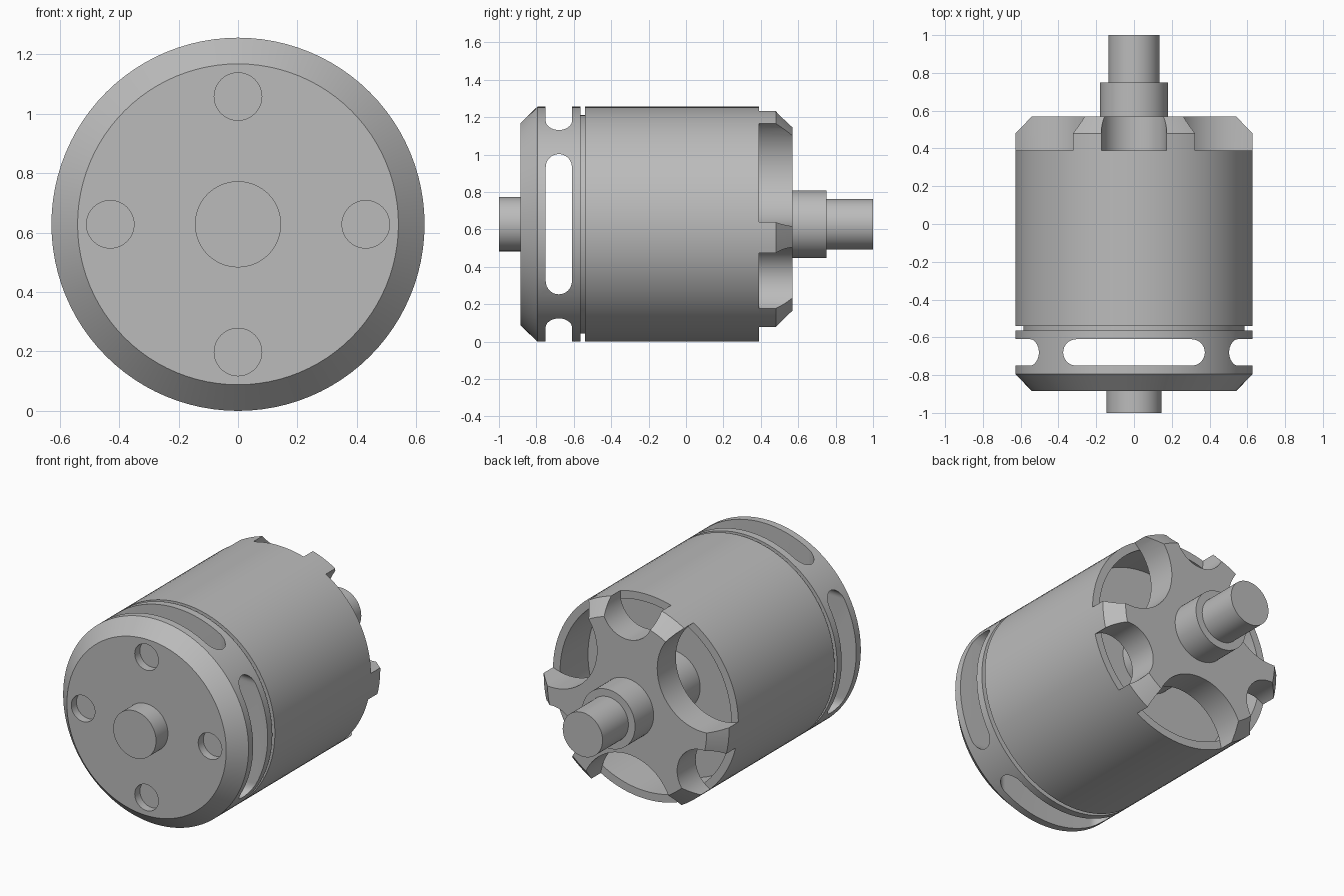
import bpy, bmesh, math
from mathutils import Matrix, Vector

cube = bpy.data.objects.get("Cube")
if cube:
    bpy.data.objects.remove(cube, do_unlink=True)

R = 0.628          # outer radius of the casing
AXIS_Z = 0.628     # height of the shaft axis

metal = bpy.data.materials.new("grey_metal")
metal.use_nodes = True
grey = (0.5, 0.5, 0.5, 1)
metal.diffuse_color = grey
metal.node_tree.nodes["Principled BSDF"].inputs["Base Color"].default_value = grey


def finish(name, bm):
    bmesh.ops.recalc_face_normals(bm, faces=bm.faces)
    mesh = bpy.data.meshes.new(name)
    bm.to_mesh(mesh)
    bm.free()
    mesh.materials.append(metal)
    obj = bpy.data.objects.new(name, mesh)
    bpy.context.collection.objects.link(obj)
    return obj


def turned(name, profile, closed=False, radius=0, angle=0, segments=96):
    """Lathe (y, r) points round an axis set off from the main one."""
    cx = radius * math.cos(angle)
    cz = AXIS_Z + radius * math.sin(angle)
    bm = bmesh.new()
    rings = []
    for y, r in profile:
        rings.append([bm.verts.new((cx + r * math.cos(a), y, cz + r * math.sin(a)))
                      for a in (2 * math.pi * i / segments for i in range(segments))])
    pairs = list(zip(rings, rings[1:]))
    if closed:
        pairs.append((rings[-1], rings[0]))
    else:
        bm.faces.new(rings[0])
        bm.faces.new(rings[-1])
    for a, b in pairs:
        for i in range(segments):
            j = (i + 1) % segments
            bm.faces.new((a[i], a[j], b[j], b[i]))
    return finish(name, bm)


def slot_cutter(turn):
    """Round-ended bar running right across the casing."""
    bm = bmesh.new()
    outline = []
    for side in (1, -1):
        for i in range(17):
            a = math.pi * i / 16 + (0 if side > 0 else math.pi)
            outline.append(bm.verts.new((-1, 0.07 * math.cos(a),
                                         side * 0.305 + 0.07 * math.sin(a))))
    face = bm.faces.new(outline)
    extruded = bmesh.ops.extrude_face_region(bm, geom=[face])["geom"]
    bmesh.ops.translate(bm, vec=(2, 0, 0),
                        verts=[v for v in extruded if isinstance(v, bmesh.types.BMVert)])
    place = Matrix.Translation(Vector((0, -0.68, AXIS_Z))) @ Matrix.Rotation(turn, 4, 'Y')
    bmesh.ops.transform(bm, matrix=place, verts=bm.verts)
    return finish("slot_cutter", bm)


def cut(target, cutter):
    mod = target.modifiers.new("cut", 'BOOLEAN')
    mod.operation = 'DIFFERENCE'
    mod.solver = 'EXACT'
    mod.object = cutter
    bpy.context.view_layer.objects.active = target
    bpy.ops.object.modifier_apply(modifier=mod.name)
    bpy.data.objects.remove(cutter, do_unlink=True)


# Front cap with chamfer, vent slots, groove neck and shallow screw holes
front_cap = turned("front_cap", [(-0.885, 0.54), (-0.795, R), (-0.565, R),
                                 (-0.565, 0.585), (-0.53, 0.585)])
for turn in (0, math.pi / 2):
    cut(front_cap, slot_cutter(turn))
for k in range(4):
    cut(front_cap, turned("screw_hole", [(-0.95, 0.08), (-0.835, 0.08)],
                          radius=0.43, angle=k * math.pi / 2, segments=48))

# Hollow casing, closed towards the front
casing = turned("casing", [(-0.54, R), (0.39, R), (0.39, 0.58), (0.12, 0.58),
                           (0.12, 0.1), (-0.54, 0.1)], closed=True)

# Rear mount: chamfered disc scalloped by three large and three small holes
rear_mount = turned("rear_mount", [(0.39, R), (0.48, R), (0.57, 0.54)])
for k in range(3):
    third = k * 2 * math.pi / 3
    for size, start in ((0.307, math.pi / 6), (0.172, math.pi / 2)):
        cut(rear_mount, turned("scallop", [(0.2, size), (0.8, size)],
                               radius=0.59, angle=start + third, segments=64))

# Shaft ends and collar
front_boss = turned("front_boss", [(-1, 0.145), (-0.87, 0.145)], segments=64)
rear_collar = turned("rear_collar", [(0.12, 0.18), (0.75, 0.18)], segments=64)
rear_shaft = turned("rear_shaft", [(0.74, 0.135), (1, 0.135)], segments=64)

# Smooth round walls, sharp edges
parts = (front_cap, casing, rear_mount, front_boss, rear_collar, rear_shaft)
bpy.ops.object.select_all(action='DESELECT')
for obj in parts:
    obj.select_set(True)
bpy.context.view_layer.objects.active = casing
bpy.ops.object.shade_smooth_by_angle(angle=math.radians(25))
